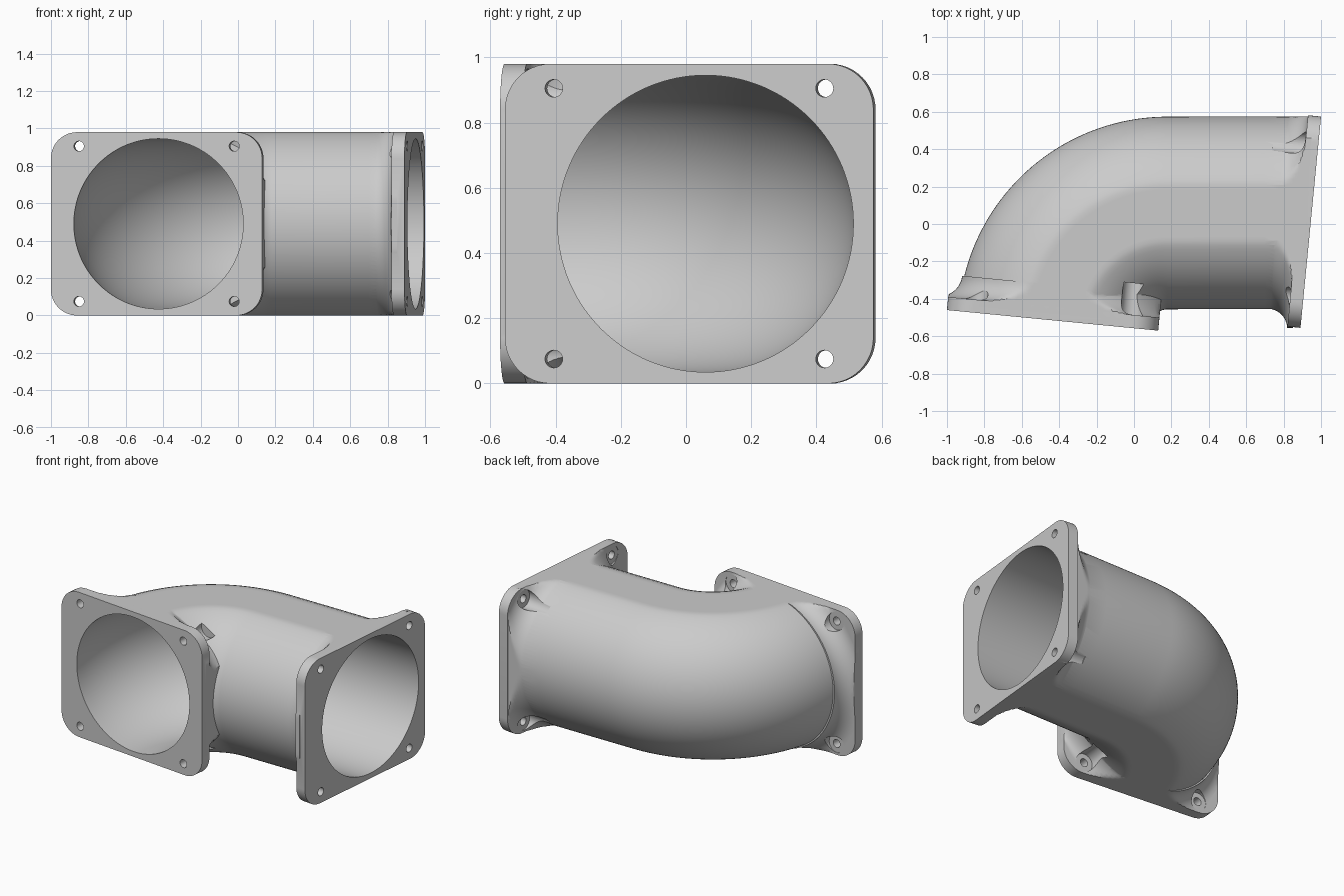
import bpy, math
from mathutils import Vector

if "Cube" in bpy.data.objects:
    bpy.data.objects.remove(bpy.data.objects["Cube"])

MID, TUBE, BORE, FILLET, THICK = 0.49, 0.515, 0.455, 0.12, 0.07
SIDES, TILT = 128, math.radians(5.56)
BEND, BEND_R = Vector((0.18, -0.546, MID)), 0.605
UP = Vector((0, 0, 1))
C, S = math.cos(TILT), math.sin(TILT)

# Each end: bore centre on the outer face, inward side axis, face normal, tube axis, flange limits
ENDS = {
    "front": dict(o=Vector((-0.425, -0.516, MID)), u=Vector((C, -S, 0)), n=Vector((-S, -C, 0)),
                  a=Vector((-S, -C, 0)), lo=-0.578, hi=0.557),
    "side": dict(o=Vector((0.95, 0.06, MID)), u=Vector((-S, -C, 0)), n=Vector((C, -S, 0)),
                 a=Vector((1, 0, 0)), lo=-0.517, hi=0.618),
}


def loft(name, rings):
    """Solid skin through closed rings of equal length."""
    k = len(rings[0])
    verts = [p for ring in rings for p in ring]
    faces = [(i * k + j, i * k + (j + 1) % k, (i + 1) * k + (j + 1) % k, (i + 1) * k + j)
             for i in range(len(rings) - 1) for j in range(k)]
    faces += [tuple(reversed(range(k))), tuple(range(len(verts) - k, len(verts)))]
    mesh = bpy.data.meshes.new(name)
    mesh.from_pydata(verts, [], faces)
    ob = bpy.data.objects.new(name, mesh)
    bpy.context.collection.objects.link(ob)
    # Make normals point outward
    import bmesh
    bm = bmesh.new()
    bm.from_mesh(mesh)
    bmesh.ops.recalc_face_normals(bm, faces=bm.faces)
    bm.to_mesh(mesh)
    bm.free()
    return ob


def ring(o, u, radius, lo=-9, hi=9, limit=MID, count=SIDES):
    """Circle cut off by side and height limits; radius may depend on the angle."""
    pts = []
    for j in range(count):
        t = math.tau * j / count
        r = radius(t) if callable(radius) else radius
        x = min(max(r * math.cos(t), lo), hi)
        z = min(max(r * math.sin(t), -limit), limit)
        pts.append(o + u * x + UP * z)
    return pts


def sweep(name, radius, depth):
    """Elbow from the side end, straight, round the bend, to the front end."""
    side, front = ENDS["side"], ENDS["front"]
    rings = [ring(side["o"] - side["a"] * depth, side["u"], radius)]
    rings += [ring(Vector((x, 0.06, MID)), Vector((0, -1, 0)), radius) for x in (0.7, 0.45)]
    for i in range(41):
        t = math.pi / 2 + (math.pi / 2 - TILT) * i / 40
        out = Vector((math.cos(t), math.sin(t), 0))
        if depth <= 0 or i < 40:
            rings.append(ring(BEND + out * BEND_R, -out, radius))
    rings.append(ring(front["o"] - front["n"] * max(depth, -0.05), front["u"], radius))
    return loft(name, rings)


def collar(name, e, inner_fill):
    """Filleted transition between tube and flange."""
    rings = []
    for i in range(13):
        d = FILLET * (1 - math.cos(math.pi / 2 * i / 12))
        g = 1 - math.sqrt(max(0, 1 - (1 - d / FILLET) ** 2))

        def radius(t):
            w = inner_fill * max(0, math.cos(t)) ** 4
            return TUBE + FILLET * (g * (1 - w) + w)
        rings.append(ring(e["o"] - e["a"] * (THICK + d), e["u"], radius, e["lo"], e["hi"]))
    rings.insert(0, [p + e["a"] * 0.03 for p in rings[0]])
    return loft(name, rings)


def flange(name, e, corner=0.14):
    """Rounded rectangular plate."""
    outline = []
    for q, (x, z) in enumerate(((e["hi"], MID), (e["lo"], MID), (e["lo"], -MID), (e["hi"], -MID))):
        cx, cz = x - math.copysign(corner, x), z - math.copysign(corner, z)
        for i in range(13):
            t = math.pi / 2 * (q + i / 12)
            dz = corner * math.sin(t)
            outline.append(e["o"] + e["u"] * (cx + corner * math.cos(t)) + UP * (cz + dz))
    return loft(name, [outline, [p - e["n"] * THICK for p in outline]])


def rod(name, e, x, z, r, d0, d1):
    c = e["o"] + e["u"] * x + UP * z
    return loft(name, [ring(c - e["n"] * d, e["u"], r, count=32) for d in (d0, d1)])


# Outer tube, collars and flanges, then bore, bolt holes and bolt head pockets
body = sweep("elbow_duct", TUBE, 0.045)
steps = []
for key, e in ENDS.items():
    steps.append((collar(key + "_collar", e, 1 if key == "front" else 0), "UNION"))
    steps.append((flange(key + "_flange", e), "UNION"))
steps.append((sweep("bore_cutter", BORE, -0.05), "DIFFERENCE"))
for key, e in ENDS.items():
    for sx in (-1, 1):
        for sz in (-1, 1):
            x, z = (e["lo"] + e["hi"]) / 2 + sx * 0.417, sz * 0.415
            steps.append((rod("hole_cutter", e, x, z, 0.027, -0.05, 0.1), "DIFFERENCE"))
            steps.append((rod("pocket_cutter", e, x, z, 0.06, THICK - 0.002, 0.24), "DIFFERENCE"))

for tool, op in steps:
    tool.hide_render = True
    mod = body.modifiers.new(tool.name, "BOOLEAN")
    mod.operation, mod.object, mod.solver = op, tool, "EXACT"

# Bake the result and drop the helpers
bpy.context.view_layer.update()
baked = bpy.data.meshes.new_from_object(body.evaluated_get(bpy.context.evaluated_depsgraph_get()))
body.modifiers.clear()
body.data = baked
for tool, op in steps:
    bpy.data.objects.remove(tool)

# Plain grey finish
grey = bpy.data.materials.new("grey")
grey.use_nodes = True
colour = (0.6, 0.6, 0.6, 1)
grey.diffuse_color = colour
grey.node_tree.nodes["Principled BSDF"].inputs["Base Color"].default_value = colour
body.data.materials.clear()
body.data.materials.append(grey)

bpy.ops.object.select_all(action="DESELECT")
body.select_set(True)
bpy.context.view_layer.objects.active = body
bpy.ops.object.shade_smooth_by_angle(angle=math.radians(30))
